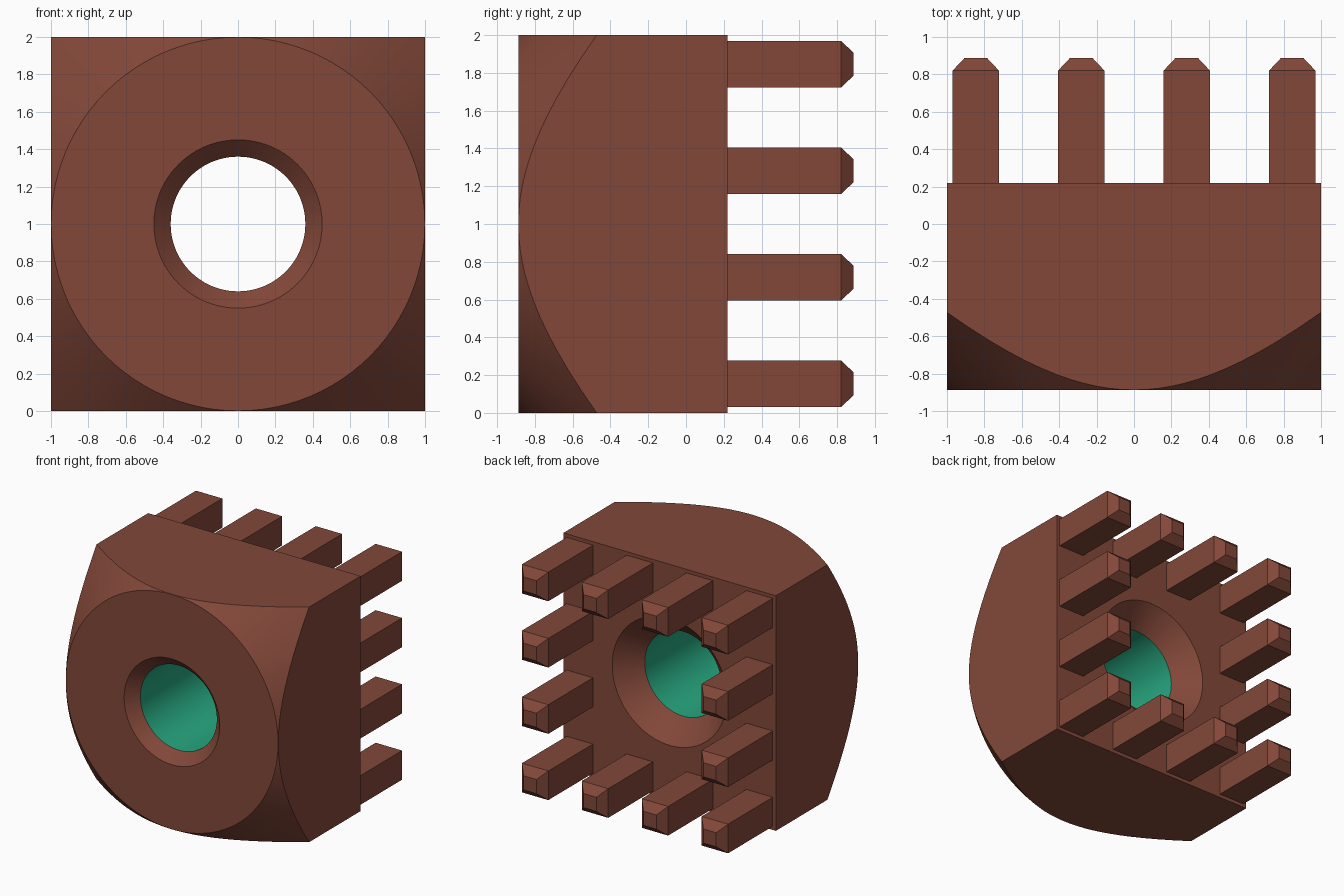
import bpy, bmesh, math
from mathutils import Vector

cube = bpy.data.objects.get("Cube")
if cube:
    bpy.data.objects.remove(cube, do_unlink=True)


def material(name, rgb):
    mat = bpy.data.materials.new(name)
    mat.use_nodes = True
    mat.diffuse_color = (*rgb, 1)
    mat.node_tree.nodes["Principled BSDF"].inputs["Base Color"].default_value = (*rgb, 1)
    return mat


brown = material("reddish brown", (0.225, 0.064, 0.041))
green = material("thread green", (0.02, 0.39, 0.215))


def add_object(name, mesh, location=(0, 0, 0)):
    obj = bpy.data.objects.new(name, mesh)
    obj.location = location
    bpy.context.collection.objects.link(obj)
    return obj


# Nut body: turned profile (radius, y), trimmed to a square
BORE, BACK, FRONT = 0.36, 0.22, -0.888
profile = [(BORE, FRONT + 0.09), (BORE + 0.09, FRONT), (0.999, FRONT), (1.5, FRONT + 0.501),
           (1.5, BACK), (0.54, BACK), (BORE, BACK - 0.18)]
SEGMENTS = 96
bm = bmesh.new()
rings = []
for i in range(SEGMENTS):
    a = 2 * math.pi * i / SEGMENTS
    rings.append([bm.verts.new((r * math.cos(a), y, r * math.sin(a))) for r, y in profile])
n = len(profile)
for i in range(SEGMENTS):
    p, q = rings[i], rings[(i + 1) % SEGMENTS]
    for j in range(n):
        k = (j + 1) % n
        face = bm.faces.new((p[j], p[k], q[k], q[j]))
        face.material_index = 1 if j == n - 1 else 0   # bore wall

for d in (Vector((1, 0, 0)), Vector((-1, 0, 0)), Vector((0, 0, 1)), Vector((0, 0, -1))):
    bmesh.ops.bisect_plane(bm, geom=bm.verts[:] + bm.edges[:] + bm.faces[:], dist=1e-5,
                           plane_co=d, plane_no=d, clear_outer=True)
    rim = [e for e in bm.edges if e.is_boundary]
    for face in bmesh.ops.holes_fill(bm, edges=rim, sides=0)["faces"]:
        face.material_index = 0
bmesh.ops.recalc_face_normals(bm, faces=bm.faces[:])
body_mesh = bpy.data.meshes.new("nut_body")
bm.to_mesh(body_mesh)
bm.free()
body_mesh.materials.append(brown)
body_mesh.materials.append(green)
body = add_object("nut_body", body_mesh, (0, 0, 1))
bpy.ops.object.select_all(action="DESELECT")
body.select_set(True)
bpy.context.view_layer.objects.active = body
bpy.ops.object.shade_smooth_by_angle(angle=math.radians(30))

# Pin: square post with a tapered tip, shared by all copies
SHAFT_END, TIP, HALF, TIP_HALF = 0.82, 0.888, 0.124, 0.06
bm = bmesh.new()
bmesh.ops.create_cube(bm, size=1)
for v in bm.verts:
    v.co = (v.co.x * 2 * HALF, SHAFT_END if v.co.y > 0 else BACK - 0.01, v.co.z * 2 * HALF)
bm.normal_update()
end = next(f for f in bm.faces if f.normal.y > 0.9)
tip = bmesh.ops.extrude_discrete_faces(bm, faces=[end])["faces"][0]
for v in tip.verts:
    v.co = (math.copysign(TIP_HALF, v.co.x), TIP, math.copysign(TIP_HALF, v.co.z))
bmesh.ops.recalc_face_normals(bm, faces=bm.faces[:])
pin_mesh = bpy.data.meshes.new("pin")
bm.to_mesh(pin_mesh)
bm.free()
pin_mesh.materials.append(brown)

# Twelve pins around the rim of the back face
steps = [-0.846, -0.282, 0.282, 0.846]
for i, x in enumerate(steps):
    for j, z in enumerate(steps):
        if i in (0, 3) or j in (0, 3):
            add_object(f"pin_{i + 1}_{j + 1}", pin_mesh, (x, 0, 1 + z))
